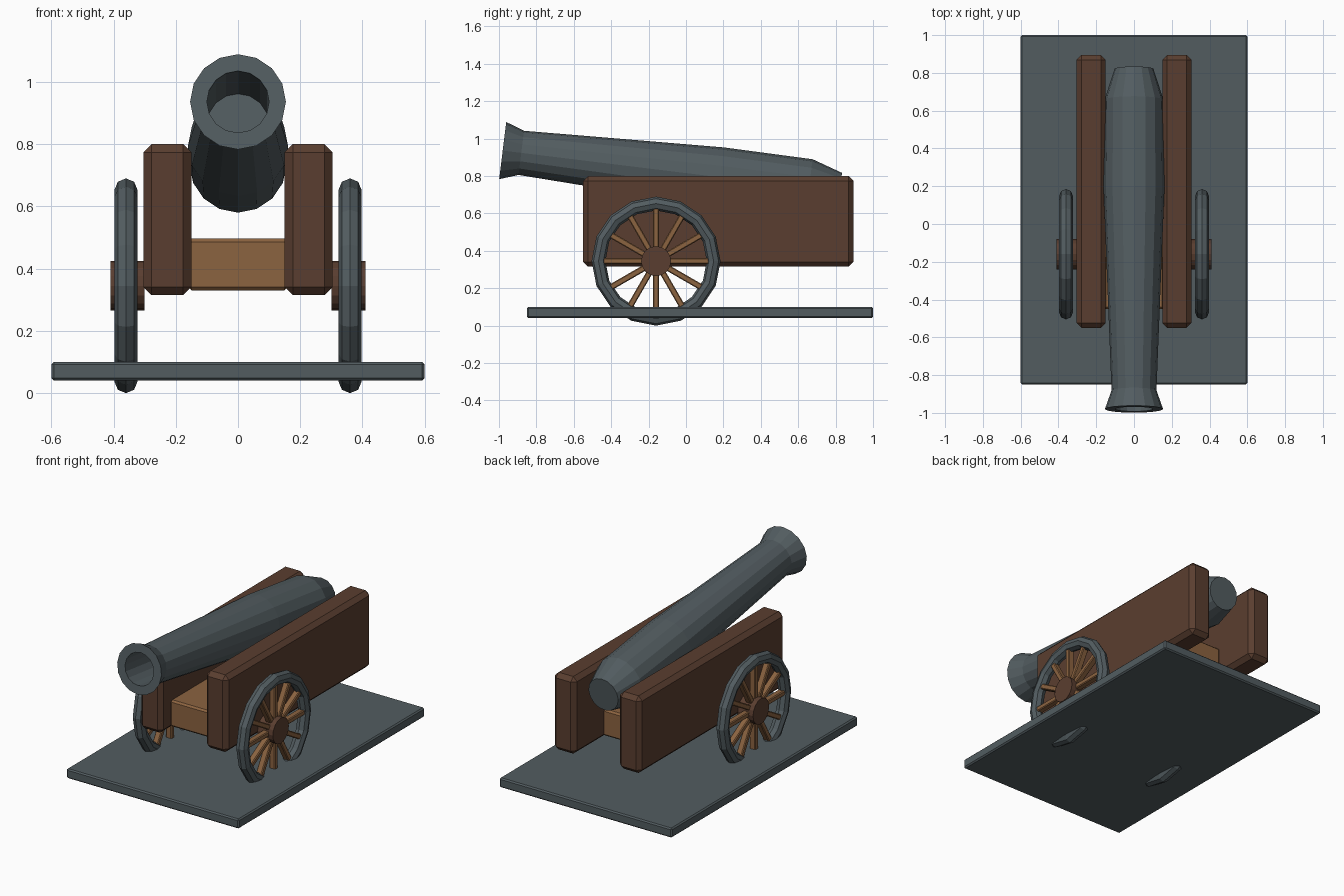
import bpy
import bmesh
import math
from mathutils import Matrix, Vector

cube = bpy.data.objects.get("Cube")
if cube:
    bpy.data.objects.remove(cube, do_unlink=True)


def material(name, rgb):
    mat = bpy.data.materials.new(name)
    mat.use_nodes = True
    color = (*rgb, 1)
    mat.diffuse_color = color
    mat.node_tree.nodes["Principled BSDF"].inputs["Base Color"].default_value = color
    return mat


IRON = material("iron grey", (0.085, 0.108, 0.118))
DARK_WOOD = material("dark wood", (0.102, 0.048, 0.029))
LIGHT_WOOD = material("light wood", (0.26, 0.125, 0.051))


def finish(name, bm, mat):
    bmesh.ops.recalc_face_normals(bm, faces=bm.faces)
    mesh = bpy.data.meshes.new(name)
    bm.to_mesh(mesh)
    bm.free()
    mesh.materials.append(mat)
    obj = bpy.data.objects.new(name, mesh)
    bpy.context.collection.objects.link(obj)
    return obj


def add_box(bm, low, high, transform=Matrix()):
    low, high = Vector(low), Vector(high)
    size = Matrix.Diagonal((*(high - low), 1))
    place = transform @ Matrix.Translation((low + high) / 2) @ size
    bmesh.ops.create_cube(bm, size=1, matrix=place)


def box(name, low, high, bevel, mat):
    bm = bmesh.new()
    add_box(bm, low, high)
    bmesh.ops.bevel(bm, geom=bm.edges[:], offset=bevel, segments=1, affect='EDGES')
    return finish(name, bm, mat)


def lathe(bm, profile, sides, transform, closed=False):
    """Revolve (distance along axis, radius) points about the local y axis."""
    rings = []
    for along, radius in profile:
        ring = []
        for i in range(sides):
            a = math.tau * i / sides
            point = Vector((radius * math.sin(a), along, radius * math.cos(a)))
            ring.append(bm.verts.new(transform @ point))
        rings.append(ring)
    pairs = list(zip(rings, rings[1:]))
    if closed:
        pairs.append((rings[-1], rings[0]))
    else:
        bm.faces.new(rings[0])
        bm.faces.new(rings[-1])
    for a, b in pairs:
        for i in range(sides):
            j = (i + 1) % sides
            bm.faces.new((a[i], a[j], b[j], b[i]))


# Ground slab and carriage
box("base_slab", (-0.6, -0.85, 0.04), (0.6, 1, 0.1), 0.008, IRON)
box("cross_block", (-0.16, -0.45, 0.33), (0.16, 0.6, 0.497), 0.011, LIGHT_WOOD)

# Barrel: bore floor, out to the muzzle, back along the outside to the breech
bm = bmesh.new()
tilt = Matrix.Translation((0, -0.98, 0.936)) @ Matrix.Rotation(math.radians(-7), 4, 'X')
lathe(bm, [(0.6, 0.1), (0, 0.1), (0, 0.154), (0.1, 0.119), (1.17, 0.161),
           (1.65, 0.156), (1.815, 0.103)], 16, tilt)
finish("barrel", bm, IRON)

# Sides and wheels, one set each side
for side, label in ((1, "left"), (-1, "right")):
    xs = sorted((side * 0.15, side * 0.304))
    box(label + "_cheek", (xs[0], -0.55, 0.315), (xs[1], 0.895, 0.8), 0.026, DARK_WOOD)

    # Wheel frame: local y runs outward along the axle
    wheel = (Matrix.Translation((side * 0.36, -0.16, 0.345))
             @ Matrix.Rotation(-side * math.pi / 2, 4, 'Z'))

    bm = bmesh.new()
    tube = [math.tau * i / 8 for i in range(8)]
    lathe(bm, [(0.037 * math.sin(a), 0.308 + 0.037 * math.cos(a)) for a in tube],
          16, wheel, closed=True)
    finish(label + "_wheel_rim", bm, IRON)

    bm = bmesh.new()
    lathe(bm, [(-0.06, 0.08), (0.05, 0.08)], 16, wheel)
    finish(label + "_wheel_hub", bm, DARK_WOOD)

    bm = bmesh.new()
    for i in range(12):
        turn = wheel @ Matrix.Rotation(math.tau * i / 12, 4, 'Y')
        add_box(bm, (-0.016, -0.02, 0.05), (0.016, 0.02, 0.29), turn)
    bmesh.ops.bevel(bm, geom=bm.edges[:], offset=0.005, segments=1, affect='EDGES')
    finish(label + "_wheel_spokes", bm, LIGHT_WOOD)
